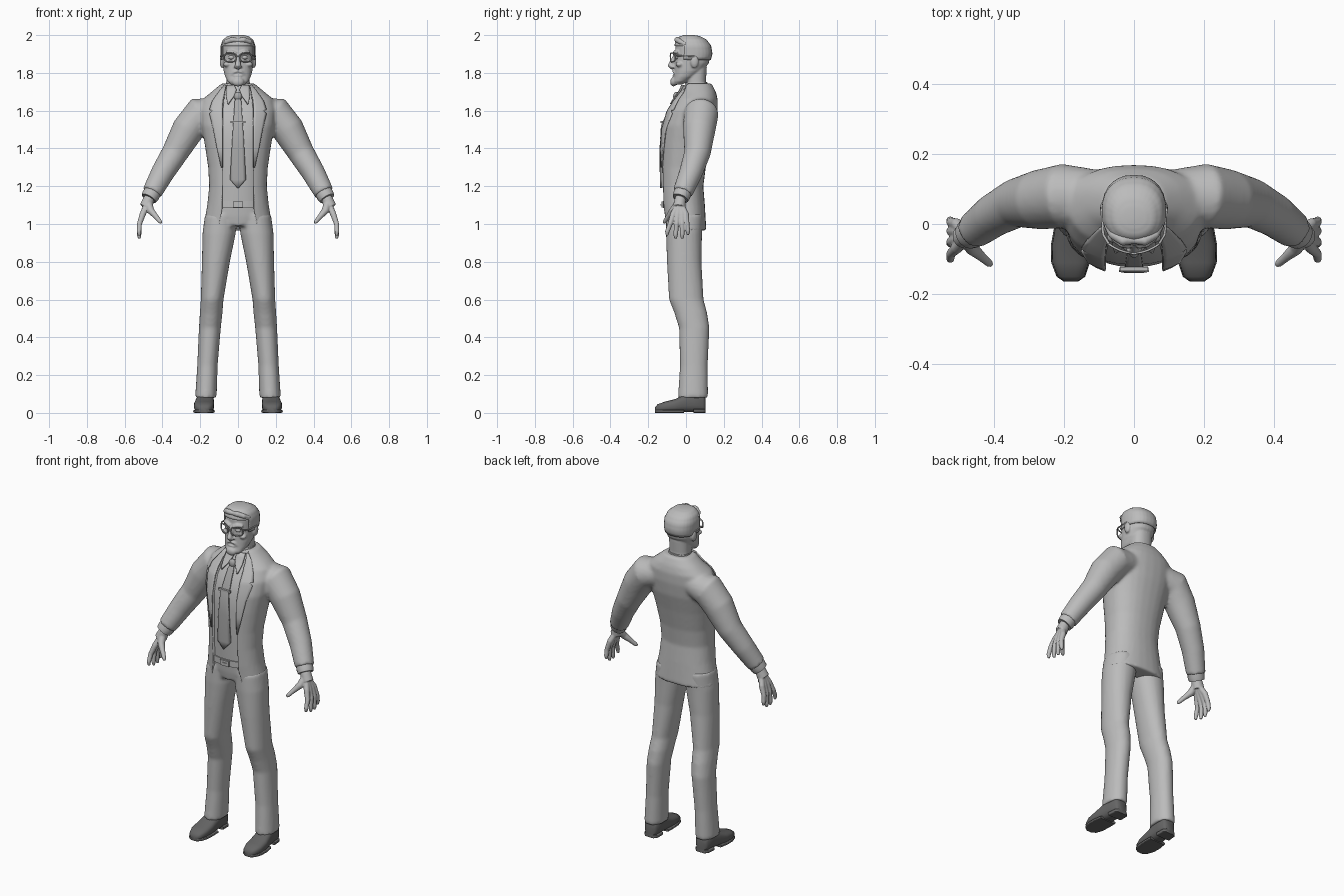
import bpy, bmesh, math
from mathutils import Vector

cube = bpy.data.objects.get("Cube")
if cube:
    bpy.data.objects.remove(cube)


def material(name, value):
    m = bpy.data.materials.new(name)
    m.use_nodes = True
    colour = (value, value, value, 1)
    m.diffuse_color = colour
    m.node_tree.nodes["Principled BSDF"].inputs["Base Color"].default_value = colour
    return m


GREY = material("light grey", 0.5)
TIE = material("mid grey", 0.4)
DARK = material("dark grey", 0.13)


def finish(bm, name, mat, sub=0, voxel=0, smooth=4, thick=0, cutter=None):
    """Turn a bmesh into a smooth-shaded object with modifiers."""
    bmesh.ops.recalc_face_normals(bm, faces=bm.faces)
    mesh = bpy.data.meshes.new(name)
    bm.to_mesh(mesh)
    bm.free()
    mesh.materials.append(mat)
    ob = bpy.data.objects.new(name, mesh)
    bpy.context.collection.objects.link(ob)
    bpy.ops.object.select_all(action='DESELECT')
    ob.select_set(True)
    bpy.context.view_layer.objects.active = ob
    if voxel:
        r = ob.modifiers.new("blend", 'REMESH')
        r.mode, r.voxel_size, r.use_smooth_shade = 'VOXEL', voxel, True
        s = ob.modifiers.new("relax", 'SMOOTH')
        s.iterations = smooth
    if sub:
        s = ob.modifiers.new("subdivision", 'SUBSURF')
        s.levels = s.render_levels = sub
    if thick:
        s = ob.modifiers.new("thickness", 'SOLIDIFY')
        s.thickness, s.offset = thick, 0
    if cutter:
        b = ob.modifiers.new("opening", 'BOOLEAN')
        b.operation, b.object = 'DIFFERENCE', cutter
    bpy.ops.object.shade_smooth_by_angle(angle=math.radians(50))
    return ob


def power(v, n):
    return math.copysign(abs(v) ** (2 / n), v)


def loft(bm, rings, n=2.3, sides=28):
    """Skin closed rings given as (centre, half axis u, half axis v)."""
    rows = []
    for c, u, v in rings:
        angles = [2 * math.pi * i / sides for i in range(sides)]
        rows.append([bm.verts.new(Vector(c) + Vector(u) * power(math.cos(a), n)
                                  + Vector(v) * power(math.sin(a), n)) for a in angles])
    for a, b in zip(rows, rows[1:]):
        for i in range(sides):
            j = (i + 1) % sides
            bm.faces.new((a[i], a[j], b[j], b[i]))
    bm.faces.new(rows[0])
    bm.faces.new(rows[-1])


def upright(bm, rows, x=0, n=2.3):
    """Loft from rows of (z, half width, front y, back y[, centre x])."""
    loft(bm, [((x * (r[4] if len(r) > 4 else 0), (r[2] + r[3]) / 2, r[0]), (r[1], 0, 0),
               (0, (r[3] - r[2]) / 2, 0)) for r in rows], n)


def tube(bm, rows, side=1, sides=16):
    """Round limb through rows of (x, y, z, radius)."""
    pts = [Vector((side * r[0], r[1], r[2])) for r in rows]
    rings = []
    for i, p in enumerate(pts):
        t = (pts[min(i + 1, len(pts) - 1)] - pts[max(i - 1, 0)]).normalized()
        u = t.cross(Vector((0.1, 1, 0.1))).normalized()
        rings.append((p, u * rows[i][3], t.cross(u) * rows[i][3]))
    loft(bm, rings, 2, sides)


def ball(bm, centre, size):
    v = bmesh.ops.create_uvsphere(bm, u_segments=20, v_segments=12, radius=1)["verts"]
    bmesh.ops.scale(bm, vec=size, verts=v)
    bmesh.ops.translate(bm, vec=centre, verts=v)


def box(bm, centre, size):
    v = bmesh.ops.create_cube(bm, size=1)["verts"]
    bmesh.ops.scale(bm, vec=size, verts=v)
    bmesh.ops.translate(bm, vec=centre, verts=v)


JACKET = [(0.965, .187, -.115, .108), (1.1, .163, -.13, .1), (1.2, .153, -.135, .092),
          (1.3, .158, -.137, .105), (1.42, .176, -.137, .132), (1.52, .195, -.13, .158),
          (1.6, .203, -.1, .168), (1.66, .188, -.062, .168), (1.7, .14, -.03, .158),
          (1.745, .085, -.012, .135)]


def chest(x, z):
    """Front y of the jacket at x, z."""
    for a, b in zip(JACKET, JACKET[1:]):
        if z <= b[0]:
            break
    t = (z - a[0]) / (b[0] - a[0])
    w, f, k = [p + (q - p) * t for p, q in zip(a[1:], b[1:])]
    return (f + k) / 2 - (k - f) / 2 * max(0, 1 - abs(x / w) ** 2.3) ** (1 / 2.3)


def panel(name, rows, mat, lift, sides=(1, -1), thick=0.008, cols=5):
    """Sheet lying on the chest, from rows of (z, inner x, outer x)."""
    bm = bmesh.new()
    for s in sides:
        grid = []
        for z, a, b in rows:
            xs = [a + (b - a) * i / cols for i in range(cols + 1)]
            grid.append([bm.verts.new((s * x, chest(x, z) - lift, z)) for x in xs])
        for p, q in zip(grid, grid[1:]):
            for i in range(cols):
                bm.faces.new((p[i], p[i + 1], q[i + 1], q[i]))
    return finish(bm, name, mat, thick=thick)


# jacket: body and sleeves blended, front cut open
bm = bmesh.new()
outline = [(.112, .9), (.1, 1.0), (.083, 1.08), (.08, 1.6), (.066, 1.72), (.06, 1.8)]
outline += [(-x, z) for x, z in reversed(outline)]
front = bm.faces.new([bm.verts.new((x, -.3, z)) for x, z in outline])
moved = bmesh.ops.extrude_face_region(bm, geom=[front])["geom"]
bmesh.ops.translate(bm, vec=(0, .31, 0), verts=[g for g in moved if isinstance(g, bmesh.types.BMVert)])
opening = finish(bm, "jacket_opening_cutter", GREY)
opening.hide_render = True
opening.display_type = 'WIRE'
opening.hide_set(True)

bm = bmesh.new()
upright(bm, JACKET)
for s in (1, -1):
    tube(bm, [(.1, .085, 1.6, .07), (.2, .08, 1.583, .092), (.265, .07, 1.5, .086),
              (.335, .06, 1.375, .07), (.4, .025, 1.27, .062), (.456, -.018, 1.165, .053)], s, 24)
finish(bm, "jacket", GREY, voxel=.01, cutter=opening)

panel("lapels", [(1.735, .062, .072), (1.7, .07, .1), (1.65, .08, .135), (1.605, .082, .15),
                 (1.6, .082, .135), (1.585, .082, .15), (1.5, .081, .13), (1.4, .081, .11),
                 (1.3, .081, .088)], GREY, .005)

# shirt, collar, cuffs
bm = bmesh.new()
upright(bm, [(z, w - .025, f + .014, k - .025) for z, w, f, k in JACKET[1:]])
upright(bm, [(1.68, .07, -.01, .118), (1.72, .066, -.006, .116), (1.752, .062, .0, .112)])
finish(bm, "shirt", GREY)
panel("shirt_collar", [(1.735, .02, .058), (1.71, .008, .06), (1.68, .018, .062), (1.65, .04, .058),
                       (1.635, .05, .054)], GREY, .006)
bm = bmesh.new()
for s in (1, -1):
    tube(bm, [(.44, -.006, 1.19, .045), (.462, -.023, 1.152, .047), (.472, -.03, 1.135, .043)], s)
finish(bm, "shirt_cuffs", GREY)

# tie with knot and clip
panel("tie", [(1.69, -.02, .02), (1.655, -.013, .013), (1.65, -.017, .017), (1.52, -.026, .026),
              (1.4, -.033, .033), (1.235, -.042, .042), (1.19, -.002, .002)], TIE, -.003, (1,), .012)
bm = bmesh.new()
ball(bm, (0, -.052, 1.675), (.021, .016, .025))
finish(bm, "tie_knot", TIE)
bm = bmesh.new()
box(bm, (0, chest(0, 1.54) - .006, 1.54), (.08, .012, .012))
finish(bm, "tie_clip", GREY)

# trousers: hips and legs blended
LEG = [(.08, .057, -.043, .117, .17), (.25, .054, -.032, .115, .162), (.45, .058, -.037, .124, .149),
       (.53, .06, -.062, .112, .142), (.6, .06, -.09, .093, .137), (.8, .074, -.101, .082, .117),
       (.95, .088, -.106, .085, .1), (1.05, .085, -.105, .09, .09)]
bm = bmesh.new()
for s in (1, -1):
    upright(bm, LEG, s, 2.1)
upright(bm, [(.99, .12, -.1, .085), (1.04, .15, -.108, .088), (1.11, .142, -.113, .08)])
finish(bm, "trousers", GREY, voxel=.01)

# belt and buckle
bm = bmesh.new()
upright(bm, [(1.085, .146, -.122, .08), (1.122, .146, -.122, .08)])
finish(bm, "belt", GREY)
bm = bmesh.new()
box(bm, (0, -.124, 1.103), (.055, .014, .032))
box(bm, (.005, -.131, 1.103), (.03, .008, .008))
finish(bm, "belt_buckle", GREY)

# shoes: rings run from toe to heel as (y, centre x, half width, height)
SHOE = [(-.164, .18, .018, .025), (-.15, .18, .038, .042), (-.11, .181, .052, .056),
        (-.06, .18, .054, .068), (-.01, .176, .049, .092), (.04, .172, .044, .11),
        (.09, .17, .041, .1), (.104, .17, .028, .07)]
for s, side in ((1, "left"), (-1, "right")):
    bm = bmesh.new()
    loft(bm, [((s * x, y, h / 2 + .004), (w, 0, 0), (0, 0, h / 2)) for y, x, w, h in SHOE], 2.7)
    for part, height in ((SHOE[:5], .016), (SHOE[5:], .02)):
        loft(bm, [((s * x, y, height / 2), (w + .003, 0, 0), (0, 0, height / 2))
                  for y, x, w, h in part], 6)
    finish(bm, side + "_shoe", DARK)

# hands: palm, four fingers and thumb blended
for s, side in ((1, "left"), (-1, "right")):
    bm = bmesh.new()
    tube(bm, [(.45, -.015, 1.17, .03), (.472, -.03, 1.13, .03), (.488, -.036, 1.09, .034)], s)
    for base, tip, low in ((-.068, -.1, .938), (-.045, -.055, .922), (-.021, -.02, .922), (.0, .01, .942)):
        tube(bm, [(.476, -.035, 1.12, .017), (.505, base, 1.05, .0165), (.522, (base + tip) / 2, 1.0, .0135),
                  (.524, tip, low + .02, .012), (.522, tip, low, .007)], s, 12)
    tube(bm, [(.475, -.04, 1.11, .022), (.462, -.07, 1.07, .02), (.435, -.093, 1.04, .014),
              (.412, -.113, 1.012, .011), (.406, -.118, 1.005, .006)], s, 12)
    finish(bm, side + "_hand", GREY, voxel=.004, smooth=3)

# head: skull, jaw, nose, brow, beard, ears and neck blended
HEAD = [(1.738, .036, -.068, -.02), (1.755, .055, -.07, .01), (1.78, .068, -.064, .05),
        (1.81, .076, -.062, .088), (1.85, .08, -.06, .12), (1.9, .083, -.058, .132),
        (1.94, .083, -.056, .125), (1.97, .072, -.046, .103), (1.988, .05, -.028, .07),
        (1.994, .025, -.005, .04)]
bm = bmesh.new()
upright(bm, HEAD)
upright(bm, [(1.7, .062, .005, .11), (1.76, .06, .0, .106), (1.83, .06, .0, .11)])
tube(bm, [(0, -.055, 1.895, .011), (0, -.07, 1.865, .012), (0, -.083, 1.838, .016),
          (0, -.07, 1.826, .012)])
ball(bm, (0, -.066, 1.752), (.032, .018, .024))
ball(bm, (0, -.062, 1.785), (.024, .01, .006))
for s in (1, -1):
    ball(bm, (s * .013, -.072, 1.832), (.01, .01, .008))
    ball(bm, (s * .058, -.035, 1.845), (.02, .02, .014))
    tube(bm, [(.01, -.062, 1.9, .01), (.035, -.058, 1.912, .01), (.062, -.04, 1.908, .008)], s)
    tube(bm, [(.003, -.067, 1.81, .006), (.018, -.064, 1.805, .007), (.034, -.055, 1.79, .005)], s)
    ball(bm, (s * .085, .045, 1.86), (.012, .022, .034))
finish(bm, "head", GREY, voxel=.005, smooth=3)

# hair: enlarged skull kept above a hairline, with a swept fringe
bm = bmesh.new()
upright(bm, [(z + .003, w + .006, f - .004, k + .005) for z, w, f, k in HEAD[4:]])
bmesh.ops.subdivide_edges(bm, edges=bm.edges, cuts=2, use_grid_fill=True)
bmesh.ops.delete(bm, geom=[f for f in bm.faces if f.calc_center_median().z <
                           (1.945 if f.calc_center_median().y < -.01 else 1.87)], context='FACES')
finish(bm, "hair", GREY, thick=.006)
bm = bmesh.new()
for s in (1, -1):
    tube(bm, [(.0, -.045, 1.972, .012), (.03, -.048, 1.976, .015), (.06, -.03, 1.965, .014),
              (.078, .0, 1.95, .01)], s)
finish(bm, "hair_fringe", GREY, voxel=.004)

# eyes and glasses
bm = bmesh.new()
for s in (1, -1):
    ball(bm, (s * .034, -.048, 1.882), (.017, .014, .011))
finish(bm, "eyes", GREY)
bm = bmesh.new()
for s in (1, -1):
    rim = []
    for i in range(25):
        a = 2 * math.pi * i / 24
        x = .041 + .031 * power(math.cos(a), 3.2)
        rim.append((x, -.083 + 5 * x * x, 1.882 + .023 * power(math.sin(a), 3.2), .0035))
    tube(bm, rim, s, 8)
    tube(bm, [(.07, -.06, 1.893, .004), (.088, -.03, 1.89, .004), (.092, .045, 1.888, .004)], s, 8)
tube(bm, [(-.012, -.083, 1.888, .0035), (0, -.085, 1.89, .0035), (.012, -.083, 1.888, .0035)], 1, 8)
finish(bm, "glasses", GREY)
